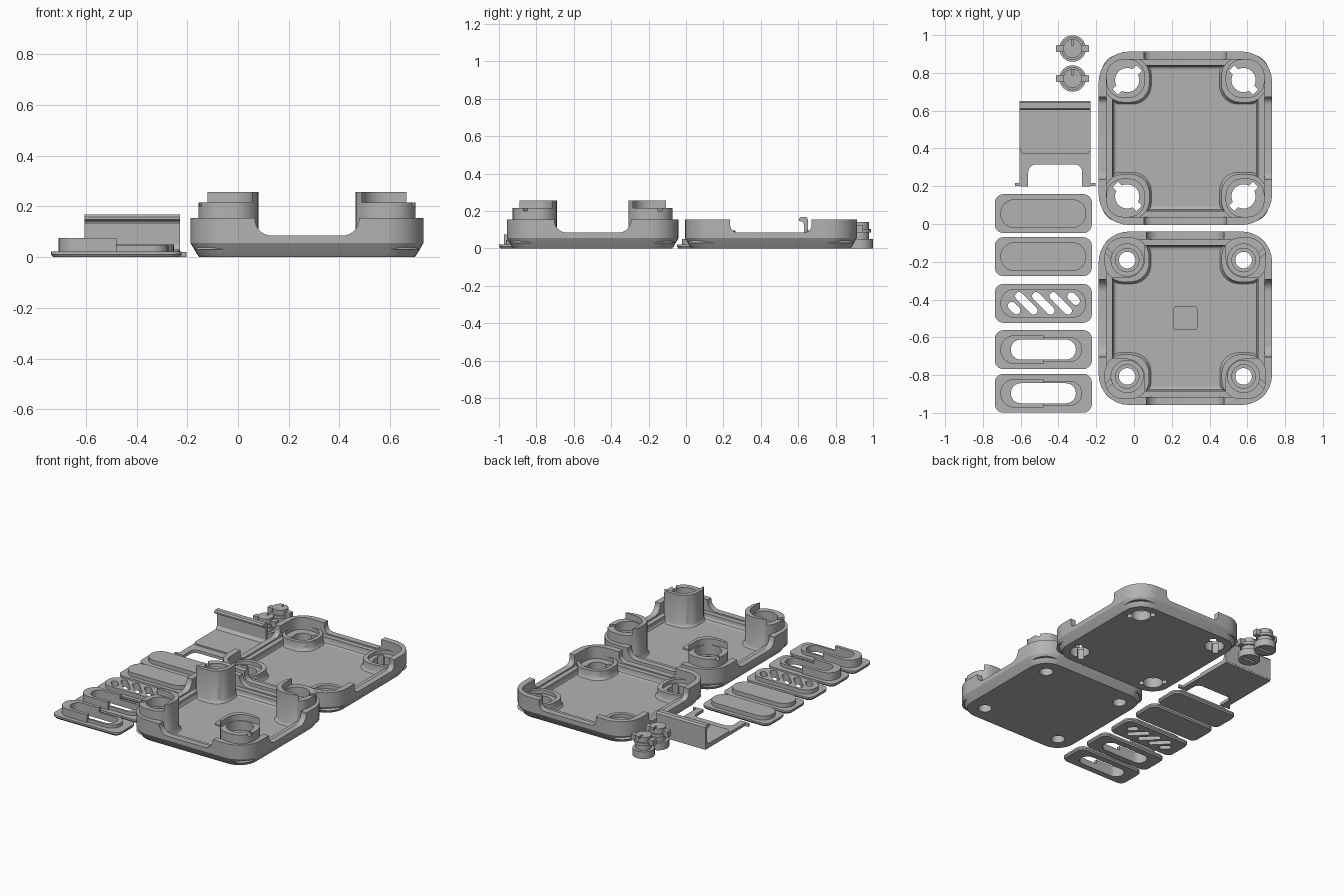
import bpy, bmesh, math
from mathutils import Matrix

cube = bpy.data.objects.get("Cube")
if cube:
    bpy.data.objects.remove(cube, do_unlink=True)

grey = bpy.data.materials.new("plain grey")
grey.use_nodes = True
grey.diffuse_color = (0.45, 0.45, 0.45, 1)
grey.node_tree.nodes["Principled BSDF"].inputs["Base Color"].default_value = (0.45, 0.45, 0.45, 1)


def rrect(hx, hy, r, n=8):
    """Outline of a rounded rectangle about the origin."""
    pts = []
    for k, (sx, sy) in enumerate([(1, 1), (-1, 1), (-1, -1), (1, -1)]):
        for i in range(n + 1):
            a = (k + i / n) * math.pi / 2
            pts.append((sx * (hx - r) + r * math.cos(a), sy * (hy - r) + r * math.sin(a)))
    return pts


def loft(name, sections, matrix=Matrix()):
    """Closed solid through outlines given as (z, points)."""
    bm = bmesh.new()
    rings = [[bm.verts.new((x, y, z)) for x, y in pts] for z, pts in sections]
    for low, high in zip(rings, rings[1:]):
        for i in range(len(low)):
            j = (i + 1) % len(low)
            bm.faces.new((low[i], low[j], high[j], high[i]))
    bm.faces.new(rings[0][::-1])
    bm.faces.new(rings[-1])
    bm.transform(matrix)
    bmesh.ops.recalc_face_normals(bm, faces=bm.faces)
    mesh = bpy.data.meshes.new(name)
    bm.to_mesh(mesh)
    bm.free()
    mesh.materials.append(grey)
    ob = bpy.data.objects.new(name, mesh)
    bpy.context.collection.objects.link(ob)
    return ob


def slab(hx, hy, r, z0, z1, x=0, y=0, turn=0, name="cutter", n=8):
    m = Matrix.Translation((x, y, 0)) @ Matrix.Rotation(turn, 4, 'Z')
    pts = rrect(hx, hy, r, n)
    return loft(name, [(z0, pts), (z1, pts)], m)


def disc(r, z0, z1, x=0, y=0):
    pts = [(r * math.cos(a * math.pi / 20), r * math.sin(a * math.pi / 20)) for a in range(40)]
    return loft("cutter", [(z0, pts), (z1, pts)], Matrix.Translation((x, y, 0)))


def combine(ob, tool, op):
    """Apply one boolean and drop the tool."""
    mod = ob.modifiers.new("join", 'BOOLEAN')
    mod.operation, mod.object, mod.solver = op, tool, 'EXACT'
    deps = bpy.context.evaluated_depsgraph_get()
    mesh = bpy.data.meshes.new_from_object(ob.evaluated_get(deps))
    ob.modifiers.clear()
    ob.data = mesh
    bpy.data.objects.remove(tool, do_unlink=True)


def cut(ob, tool):
    combine(ob, tool, 'DIFFERENCE')


def add(ob, tool):
    combine(ob, tool, 'UNION')


def finish(ob, x=0, y=0):
    ob.location = (x, y, 0)
    ob.data.materials.clear()
    ob.data.materials.append(grey)
    bpy.ops.object.select_all(action='DESELECT')
    ob.select_set(True)
    bpy.context.view_layer.objects.active = ob
    bpy.ops.object.shade_smooth_by_angle(angle=math.radians(30))


HALF, POST = 0.459, 0.308
CORNERS = [(sx, sy) for sx in (-1, 1) for sy in (-1, 1)]


def tray(name, gap, fillet):
    """Chamfered tray with a rabbet and a dip in the middle of each side."""
    outer = rrect(HALF, HALF, 0.16)
    ob = loft(name, [(0, rrect(0.425, 0.425, 0.126)), (0.012, rrect(0.434, 0.434, 0.135)),
                     (0.055, outer), (0.154, outer)])
    cut(ob, loft("cavity", [(0.035, rrect(0.365, 0.365, 0.07)), (0.04, rrect(0.377, 0.377, 0.082)),
                            (0.055, rrect(0.385, 0.385, 0.09)), (0.3, rrect(0.385, 0.385, 0.09))]))
    cut(ob, slab(0.418, 0.418, 0.12, 0.076, 0.3))
    profile = rrect(gap, 0.2, fillet)
    for turn in (0, math.pi / 2):
        m = (Matrix.Translation((0, 0, 0.285)) @ Matrix.Rotation(turn, 4, 'Z')
             @ Matrix.Rotation(math.pi / 2, 4, 'X'))
        cut(ob, loft("side_dip", [(-0.6, profile), (0.6, profile)], m))
    return ob


def corner_block(sx, sy, top, size, flare=0.014):
    return loft("block", [(0.03, rrect(size + flare, size + flare, 0.1)),
                          (0.038, rrect(size + flare / 2, size + flare / 2, 0.1)),
                          (0.055, rrect(size, size, 0.1)), (top, rrect(size, size, 0.1))],
                Matrix.Translation((sx * 0.31, sy * 0.31, 0)))


# Tray with tall corner posts
base = tray("post_tray", 0.205, 0.065)
for sx, sy in CORNERS:
    add(base, corner_block(sx, sy, 0.257, 0.118))
    # low outer side, high inner wall, screw well
    cut(base, slab(0.15, 0.15, 0.1, 0.215, 0.4, sx * 0.366, sy * 0.366))
    cut(base, disc(0.085, 0.15, 0.4, sx * POST, sy * POST))
    cut(base, disc(0.062, 0.09, 0.4, sx * POST, sy * POST))
    cut(base, disc(0.044, -0.1, 0.4, sx * POST, sy * POST))
    # side notches under the post rim
    cut(base, slab(0.03, 0.012, 0.008, 0.2, 0.23, sx * 0.41, sy * 0.35, sx * sy * math.pi / 4))
add(base, slab(0.063, 0.063, 0.014, 0.03, 0.045))
finish(base, 0.272, -0.499)

# Shallow tray with keyed corner holes
lid = tray("keyhole_tray", 0.218, 0.04)
for sx, sy in CORNERS:
    add(lid, corner_block(sx, sy, 0.095, 0.12))
    cut(lid, slab(0.1, 0.1, 0.085, 0.07, 0.4, sx * 0.316, sy * 0.316))
    cut(lid, disc(0.064, -0.1, 0.4, sx * POST, sy * POST))
    cut(lid, slab(0.09, 0.02, 0.004, -0.1, 0.4, sx * POST, sy * POST, -sx * sy * math.pi / 4))
finish(lid, 0.272, 0.454)


def cover(name):
    return loft(name, [(0, rrect(0.249, 0.096, 0.04)), (0.01, rrect(0.257, 0.103, 0.046)),
                       (0.022, rrect(0.257, 0.103, 0.046))])


# Solid and vented covers
for name, y in (("solid_cover_back", 0.055), ("solid_cover_front", -0.173), ("vented_cover", -0.42)):
    ob = cover(name)
    add(ob, slab(0.227, 0.076, 0.074, 0.01, 0.05))
    if name == "vented_cover":
        for x, dy, length in ((-0.155, -0.025, 0.038), (-0.09, 0, 0.075), (0, 0, 0.075),
                              (0.092, 0, 0.075), (0.16, 0.025, 0.038)):
            cut(ob, slab(length, 0.021, 0.02, -0.1, 0.2, x, dy, -math.pi / 4))
    finish(ob, -0.48, y)

# Slotted covers with a rail, taller on one half
for name, y in (("slotted_cover_back", -0.665), ("slotted_cover_front", -0.896)):
    ob = cover(name)
    add(ob, slab(0.205, 0.066, 0.065, 0.01, 0.045))
    tall = slab(0.227, 0.076, 0.074, 0.01, 0.075, name="tall_rail")
    cut(tall, slab(0.3, 0.2, 0.01, -0.1, 0.2, 0.3))
    add(ob, tall)
    cut(ob, slab(0.172, 0.053, 0.052, -0.1, 0.2))
    finish(ob, -0.48, y)

# Bracket plate with two legs, feet and an upright hooked wall
bracket = slab(0.188, 0.226, 0.006, 0, 0.02, -0.417, 0.425, name="bracket")
add(bracket, slab(0.188, 0.14, 0.03, 0.01, 0.03, -0.417, 0.51))
cut(bracket, slab(0.143, 0.2, 0.04, -0.1, 0.2, -0.417, 0.115))
for side in (-1, 1):
    add(bracket, slab(0.02, 0.008, 0.003, 0, 0.02, -0.417 + side * 0.194, 0.208))
wall = [(0.6, 0.01), (0.652, 0.01), (0.652, 0.155), (0.643, 0.167), (0.612, 0.167), (0.603, 0.158),
        (0.603, 0.148), (0.625, 0.142), (0.632, 0.13), (0.632, 0.05), (0.62, 0.032)]
axes = Matrix(((0, 0, 1, -0.417), (1, 0, 0, 0), (0, 1, 0, 0), (0, 0, 0, 1)))
add(bracket, loft("wall", [(-0.188, wall), (0.188, wall)], axes))
finish(bracket)

# Quarter-turn locks: slotted head, stem and cross bar
for name, y in (("lock_back", 0.929), ("lock_front", 0.77)):
    ob = disc(0.07, 0, 0.05)
    ob.name = name
    add(ob, disc(0.05, 0.04, 0.14))
    add(ob, slab(0.087, 0.018, 0.004, 0.085, 0.125))
    add(ob, disc(0.06, 0.085, 0.105))
    cut(ob, slab(0.05, 0.009, 0.003, -0.1, 0.018))
    cut(ob, slab(0.006, 0.03, 0.003, 0.125, 0.3, 0, 0.045))
    finish(ob, -0.325, y)
